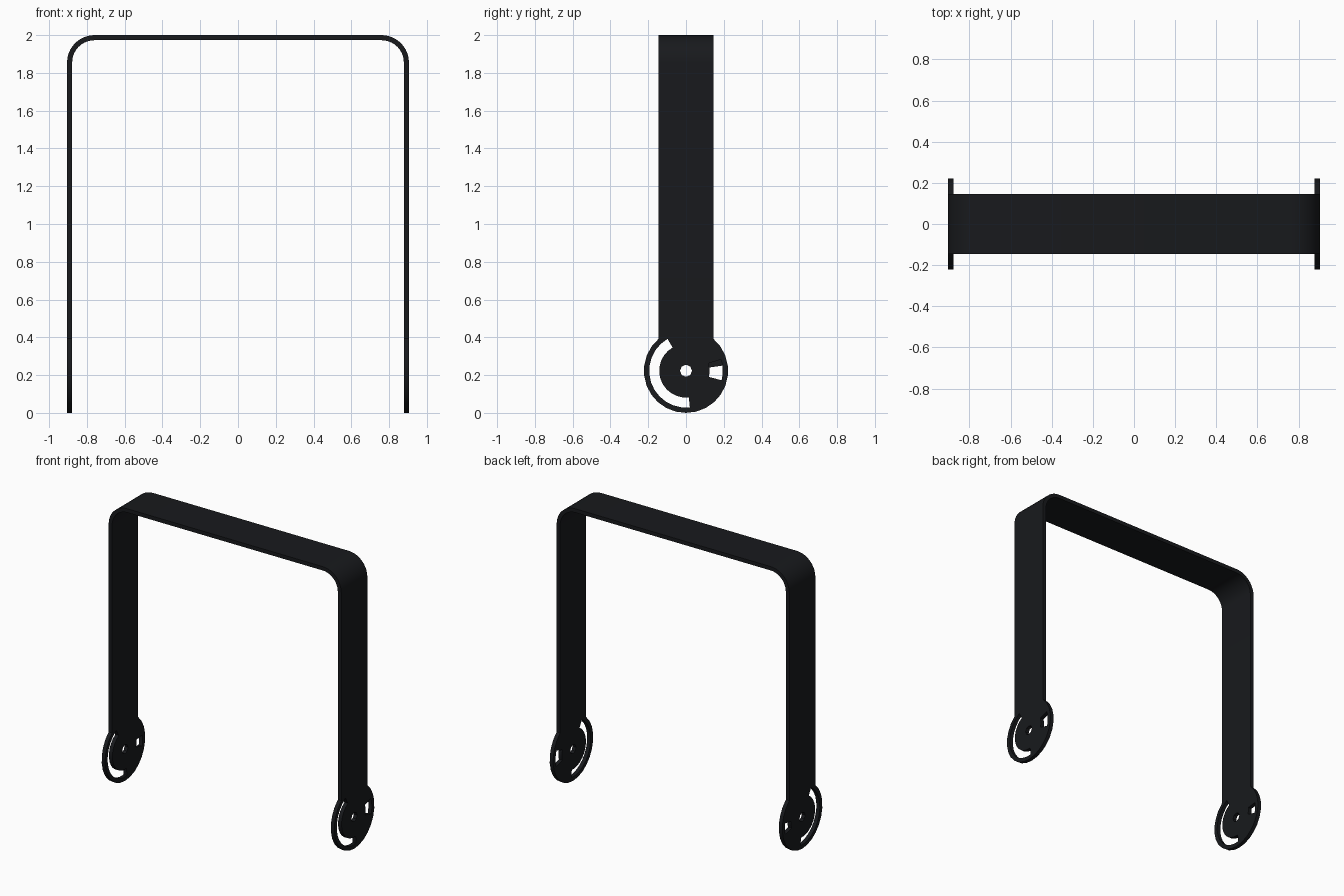
import bpy, bmesh
from math import sin, cos, radians, pi

if "Cube" in bpy.data.objects:
    bpy.data.objects.remove(bpy.data.objects["Cube"])

OUT, T, W = 0.905, 0.027, 0.145      # outer half span, thickness, half width
CZ, R, JOIN = 0.223, 0.223, 0.5      # pivot disc centre, radius, strap start

black = bpy.data.materials.new("black_metal")
black.diffuse_color = (0.009, 0.01, 0.012, 1)
black.use_nodes = True
black.node_tree.nodes["Principled BSDF"].inputs["Base Color"].default_value = black.diffuse_color


def arc(cx, cy, r, a0, a1, n):
    return [(cx + r * cos(radians(a0 + (a1 - a0) * i / n)),
             cy + r * sin(radians(a0 + (a1 - a0) * i / n))) for i in range(n + 1)]


def slot(r0, r1, a0, a1, n):
    return arc(0, CZ, r1, a0, a1, n) + arc(0, CZ, r0, a1, a0, n)


def finish(ob):
    ob.data.materials.clear()
    ob.data.materials.append(black)
    bpy.ops.object.select_all(action='DESELECT')
    ob.select_set(True)
    bpy.context.view_layer.objects.active = ob
    bpy.ops.object.shade_smooth_by_angle(angle=radians(30))


# Bent strap: profile in x/z extruded along y
def half(off, r):
    return [(OUT - off, JOIN)] + arc(OUT - 0.145, 2 - 0.145, r, 0, 90, 10)


outer, inner = half(0, 0.145), half(T, 0.145 - T)
outer += [(-x, z) for x, z in reversed(outer)]
inner += [(-x, z) for x, z in reversed(inner)]
bm = bmesh.new()
rows = [[bm.verts.new((x, y, z)) for x, z in prof]
        for prof, y in ((outer, -W), (outer, W), (inner, W), (inner, -W))]
for k in range(4):
    a, b = rows[k], rows[(k + 1) % 4]
    for i in range(len(outer) - 1):
        bm.faces.new((a[i], a[i + 1], b[i + 1], b[i]))
for i in (0, -1):
    bm.faces.new([row[i] for row in rows])
bmesh.ops.recalc_face_normals(bm, faces=bm.faces[:])
me = bpy.data.meshes.new("bent_strap")
bm.to_mesh(me)
bm.free()
strap = bpy.data.objects.new("bent_strap", me)
bpy.context.collection.objects.link(strap)
finish(strap)

# Slotted pivot plates at the leg ends: filled 2D curves with holes
for name, side in (("right", 1), ("left", -1)):
    loops = [[(W, JOIN), (-W, JOIN)] + arc(0, CZ, R, 130.5, 409.5, 20),
             arc(0, CZ, 0.032, 0, 315, 7),
             slot(0.142, 0.195, 120, 276, 12),
             slot(0.125, 0.195, -15, 18 if side > 0 else 8, 3)]
    cu = bpy.data.curves.new(name + "_pivot_plate", 'CURVE')
    cu.dimensions, cu.fill_mode, cu.extrude = '2D', 'BOTH', T / 2
    for pts in loops:
        sp = cu.splines.new('POLY')
        sp.points.add(len(pts) - 1)
        for p, (y, z) in zip(sp.points, pts):
            p.co = (y, z, 0, 1)
        sp.use_cyclic_u = True
    ob = bpy.data.objects.new(name + "_pivot_plate", cu)
    bpy.context.collection.objects.link(ob)
    ob.rotation_euler = (pi / 2, 0, pi / 2)
    ob.location.x = side * (OUT - T / 2)
    bpy.ops.object.select_all(action='DESELECT')
    ob.select_set(True)
    bpy.context.view_layer.objects.active = ob
    bpy.ops.object.convert(target='MESH')
    finish(bpy.context.object)
